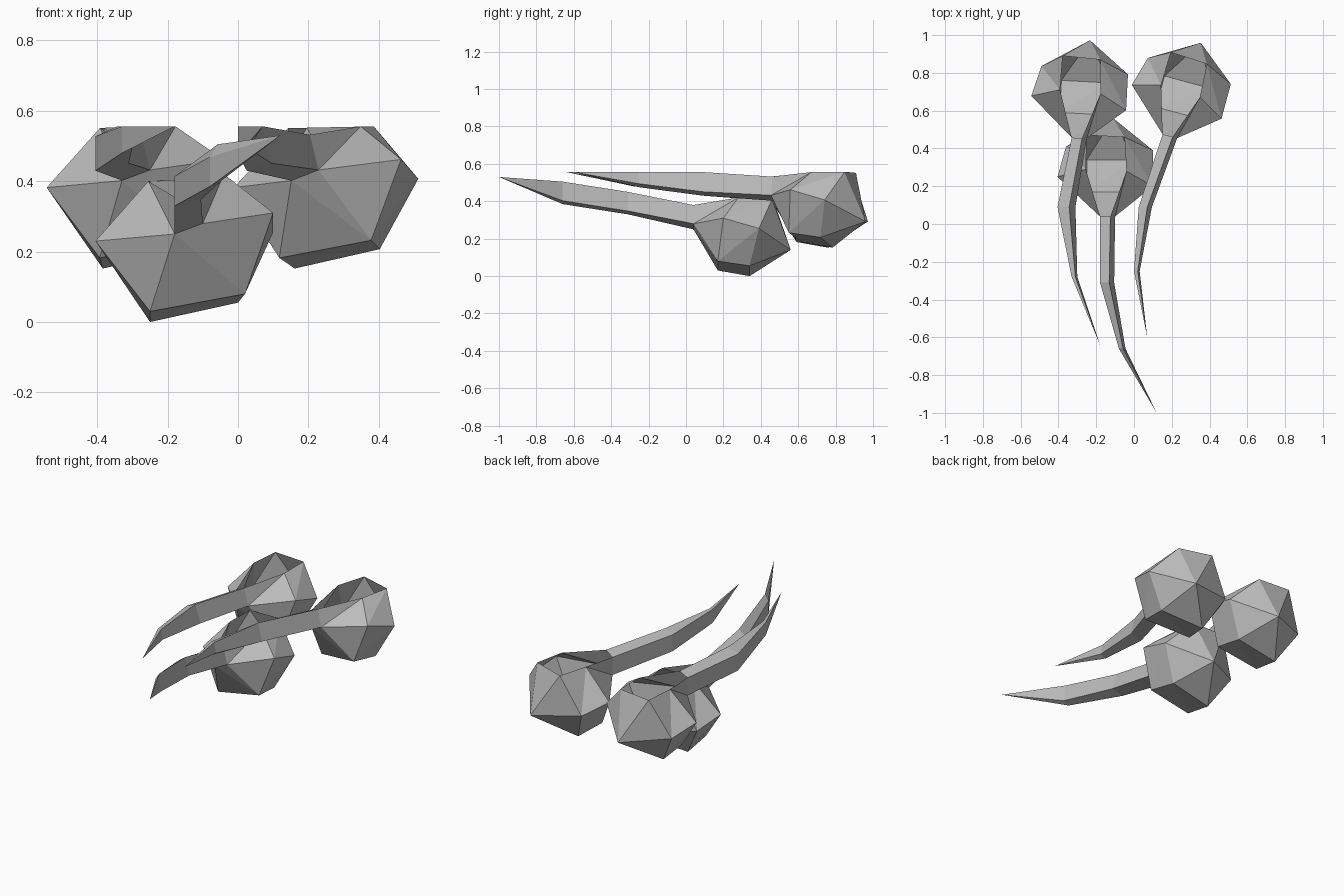
import bpy, bmesh
from math import radians
from mathutils import Matrix, Vector

if "Cube" in bpy.data.objects:
    bpy.data.objects.remove(bpy.data.objects["Cube"])

TOP = 0.556  # flat upper limit shared by every piece

grey = bpy.data.materials.new("plain grey")
grey.use_nodes = True
grey.diffuse_color = (0.5, 0.5, 0.5, 1)
grey.node_tree.nodes["Principled BSDF"].inputs["Base Color"].default_value = (0.5, 0.5, 0.5, 1)

# Bulb corners: neck, front ring, back ring, rear point
PIVOT = Vector((-0.14, 0.04, 0))
NECK = [(-0.18, 0.04, 0.25), (-0.18, 0.04, 0.355), (-0.125, 0.04, 0.38), (-0.10, 0.04, 0.28)]
FRONT = [(-0.255, 0.29, 0.40), (-0.405, 0.25, 0.23), (-0.25, 0.17, 0.03),
         (0.02, 0.17, 0.08), (0.10, 0.20, 0.31), (-0.04, 0.28, 0.42)]
BACK = [(-0.25, 0.47, 0.40), (-0.36, 0.41, 0.18), (-0.25, 0.34, 0.0),
        (0.0, 0.34, 0.055), (0.10, 0.39, 0.255), (-0.05, 0.46, 0.41)]
REAR = (-0.11, 0.56, 0.14)


def clamp(p):
    return Vector((p[0], p[1], min(p[2], TOP)))


def finish(bm, name):
    bmesh.ops.recalc_face_normals(bm, faces=bm.faces)
    mesh = bpy.data.meshes.new(name)
    bm.to_mesh(mesh)
    bm.free()
    mesh.materials.append(grey)
    bpy.context.collection.objects.link(bpy.data.objects.new(name, mesh))


def make_bulb(name, matrix):
    """Hollow faceted bulb, open on top, narrowing to a four-sided neck."""
    bm = bmesh.new()
    ring = lambda pts: [bm.verts.new(clamp(matrix @ Vector(p))) for p in pts]
    n, f, b, (rear,) = ring(NECK), ring(FRONT), ring(BACK), ring([REAR])
    # neck to front ring
    for face in ((n[0], n[1], f[0]), (n[0], f[0], f[1]), (n[0], f[1], f[2]),
                 (n[0], f[2], f[3]), (n[0], f[3], n[3]), (n[3], f[3], f[4]),
                 (n[3], f[4], f[5]), (n[3], f[5], n[2])):
        bm.faces.new(face)
    # belt between the rings, then the rear fan
    for i in range(5):
        bm.faces.new((f[i], b[i], b[i + 1]))
        bm.faces.new((f[i], b[i + 1], f[i + 1]))
        bm.faces.new((b[i], rear, b[i + 1]))
    bm.faces.new((b[5], rear, b[0]))
    finish(bm, name)


def make_tail(name, matrix, sections, tip):
    """Four-sided tail lofted from the neck to a point."""
    bm = bmesh.new()
    rings = [[matrix @ Vector(p) for p in NECK]]
    for y, left, right, low, high in sections:
        w, h = right - left, high - low
        rings.append([(left, y, low), (left, y, high - 0.3 * h),
                      (right - 0.35 * w, y, high), (right, y, low + 0.15 * h)])
    loops = [[bm.verts.new(clamp(p)) for p in r] for r in rings]
    end = bm.verts.new(tip)
    for a, b in zip(loops, loops[1:]):
        for i in range(4):
            j = (i + 1) % 4
            bm.faces.new((a[i], a[j], b[j], b[i]))
    for i in range(4):
        bm.faces.new((loops[-1][i], loops[-1][(i + 1) % 4], end))
    finish(bm, name)


# name, neck position, turn about z, tail sections (y, left, right, low, high), tail tip
PIECES = [
    ("front", (-0.14, 0.04, 0), 0,
     [(-0.31, -0.18, -0.105, 0.33, 0.45), (-0.66, -0.08, -0.045, 0.385, 0.505)],
     (0.12, -1.0, 0.53)),
    ("right", (-0.29, 0.455, 0.152), -3,
     [(0.09, -0.405, -0.31, 0.43, 0.57), (-0.28, -0.33, -0.30, 0.48, 0.60)],
     (-0.18, -0.64, TOP)),
    ("left", (0.19, 0.465, 0.152), -15,
     [(0.09, 0.025, 0.095, 0.43, 0.57), (-0.25, 0.0, 0.03, 0.475, 0.60)],
     (0.07, -0.60, TOP)),
]
for side, neck, turn, sections, tip in PIECES:
    place = (Matrix.Translation(neck) @ Matrix.Rotation(radians(turn), 4, "Z")
             @ Matrix.Translation(-PIVOT))
    make_bulb(side + "_bulb", place)
    make_tail(side + "_tail", place, sections, tip)
